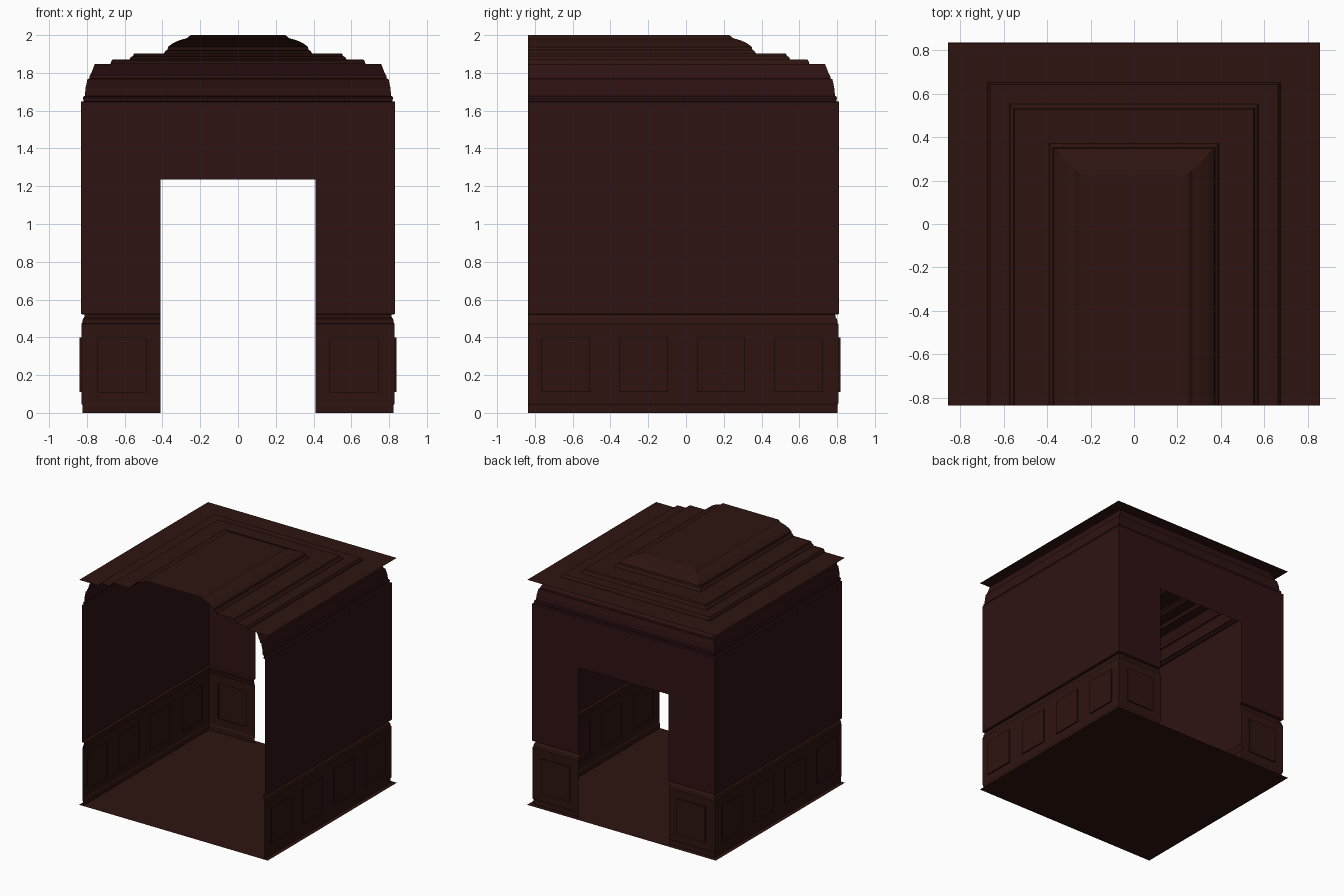
import bpy, bmesh

if "Cube" in bpy.data.objects:
    bpy.data.objects.remove(bpy.data.objects["Cube"])

FRONT = -0.837      # open front edge of the room
BACK = -0.022       # back wall sits slightly closer than the side walls
DOOR_X, DOOR_Z = 0.41, 1.235


def material(name, rgb):
    m = bpy.data.materials.new(name)
    m.diffuse_color = (*rgb, 1)
    m.use_nodes = True
    m.node_tree.nodes["Principled BSDF"].inputs["Base Color"].default_value = m.diffuse_color
    return m


WALL = material("dark_red_wall", (0.028, 0.006, 0.006))
WOOD = material("dark_brown_wood", (0.027, 0.007, 0.005))


def finish(name, bm, mat, mirror=True):
    me = bpy.data.meshes.new(name)
    bm.to_mesh(me)
    bm.free()
    ob = bpy.data.objects.new(name, me)
    bpy.context.collection.objects.link(ob)
    me.materials.append(mat)
    if mirror:
        mod = ob.modifiers.new("mirror", 'MIRROR')
        mod.merge_threshold = 0.0005
    return ob


def sweep(name, profile, x_end, mat):
    """Run an (offset, height) profile along right wall, then back wall."""
    bm = bmesh.new()
    rows = []
    for d, z in profile:
        path = [(d, FRONT, z), (d, d + BACK, z), (x_end, d + BACK, z)]
        rows.append([bm.verts.new(p) for p in path])
    for lo, hi in zip(rows, rows[1:]):
        for k in range(2):
            bm.faces.new((lo[k], hi[k], hi[k + 1], lo[k + 1]))
    return finish(name, bm, mat)


def panelling(name, ts, d, place):
    """Strip of wainscot with every other column holding a recessed panel."""
    bm = bmesh.new()
    zs = [0.05, 0.11, 0.40, 0.47]
    grid = [[bm.verts.new(place(t, d, z)) for t in ts] for z in zs]
    panels = []
    for r in range(3):
        for c in range(len(ts) - 1):
            f = bm.faces.new((grid[r][c], grid[r + 1][c],
                              grid[r + 1][c + 1], grid[r][c + 1]))
            if r == 1 and c % 2:
                panels.append(f)
    bmesh.ops.inset_individual(bm, faces=panels, thickness=0.004)
    verts = {v for f in panels for v in f.verts}
    step = [b - a for a, b in zip(place(0, 0, 0), place(0, 0.01, 0))]
    bmesh.ops.translate(bm, verts=list(verts), vec=step)
    return finish(name, bm, WOOD)


def plane(name, x, y0, y1, z, mat, up):
    bm = bmesh.new()
    pts = [(-x, y0, z), (x, y0, z), (x, y1, z), (-x, y1, z)]
    f = bm.faces.new([bm.verts.new(p) for p in pts])
    if not up:
        f.normal_flip()
    return finish(name, bm, mat, mirror=False)


# floor
plane("floor", 0.857, FRONT, 0.837, 0.0, WOOD, True)

# wainscot: skirting, panels, chair rail
W = 0.829
sweep("skirting", [(0.823, 0), (0.823, 0.038), (0.826, 0.045), (W, 0.05)], DOOR_X, WOOD)
panelling("side_panels",
          [FRONT, -0.765, -0.507, -0.352, -0.094, 0.057, 0.312, 0.466, 0.722, W + BACK],
          W, lambda t, d, z: (d, t, z))
panelling("back_panels", [W, 0.745, 0.487, DOOR_X], W, lambda t, d, z: (t, d + BACK, z))
sweep("chair_rail", [(W, 0.47), (0.825, 0.475), (0.822, 0.495), (0.814, 0.507),
                     (0.812, 0.52), (0.832, 0.523)], DOOR_X, WOOD)

# walls, beside and above the doorway
sweep("wall_lower", [(0.832, 0.523), (0.832, DOOR_Z)], DOOR_X, WALL)
sweep("wall_upper", [(0.832, DOOR_Z), (0.832, 1.647)], 0, WALL)

# cornice
sweep("cornice", [(0.832, 1.647), (0.818, 1.65), (0.818, 1.658), (0.822, 1.665),
                  (0.818, 1.675), (0.811, 1.678), (0.807, 1.72), (0.797, 1.767),
                  (0.787, 1.77), (0.785, 1.785), (0.776, 1.80), (0.765, 1.83),
                  (0.758, 1.847)], 0, WALL)

# stepped tray ceiling
sweep("tray_ceiling", [(0.857, 1.847), (0.675, 1.847), (0.672, 1.86), (0.664, 1.872),
                       (0.574, 1.872), (0.568, 1.883), (0.556, 1.89), (0.55, 1.903),
                       (0.392, 1.903), (0.385, 1.915), (0.374, 1.922), (0.370, 1.938),
                       (0.345, 1.957), (0.31, 1.973), (0.27, 1.984), (0.262, 1.992),
                       (0.25, 2.0)], 0, WOOD)
plane("ceiling_centre", 0.25, FRONT, 0.25 + BACK, 2.0, WOOD, False)
